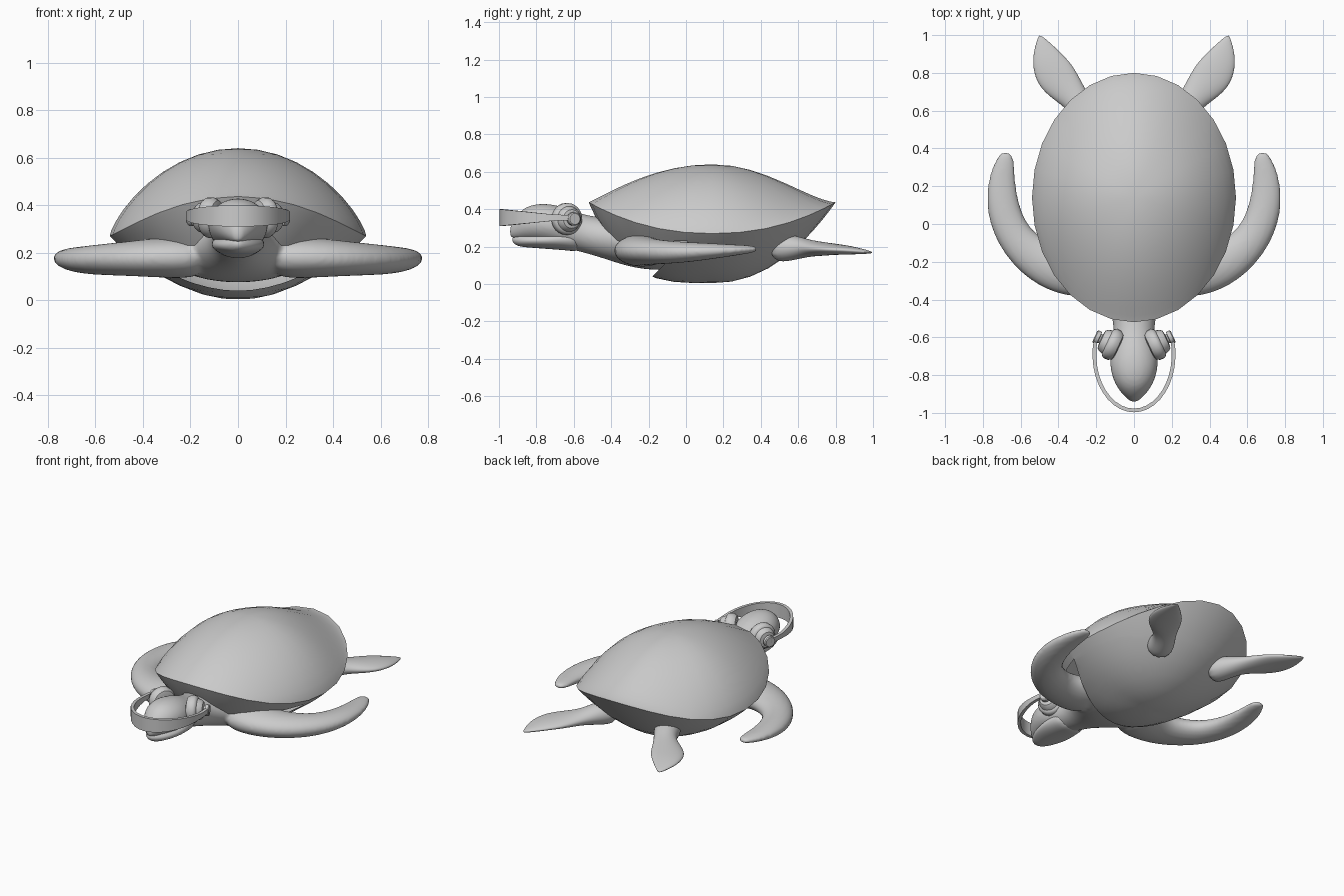
import bpy, bmesh
from math import sin, cos, pi, radians
from mathutils import Vector, Matrix

if "Cube" in bpy.data.objects:
    bpy.data.objects.remove(bpy.data.objects["Cube"])


def finish(bm, name, angle=40, subsurf=0):
    bmesh.ops.recalc_face_normals(bm, faces=bm.faces[:])
    me = bpy.data.meshes.new(name)
    bm.to_mesh(me)
    bm.free()
    ob = bpy.data.objects.new(name, me)
    bpy.context.collection.objects.link(ob)
    bpy.ops.object.select_all(action='DESELECT')
    ob.select_set(True)
    bpy.context.view_layer.objects.active = ob
    bpy.ops.object.shade_smooth_by_angle(angle=radians(angle))
    if subsurf:
        m = ob.modifiers.new("subsurf", 'SUBSURF')
        m.levels = m.render_levels = subsurf
    return ob


def loft(bm, rings, caps=True):
    vs = [[bm.verts.new(p) for p in r] for r in rings]
    n = len(vs[0])
    for a, b in zip(vs, vs[1:]):
        for i in range(n):
            j = (i + 1) % n
            bm.faces.new((a[i], a[j], b[j], b[i]))
    if caps:
        bm.faces.new(vs[0])
        bm.faces.new(vs[-1])
    return vs


def oval(c, u, v, n=12):
    c, u, v = Vector(c), Vector(u) * 1.03, Vector(v) * 1.03
    return [c + u * cos(2 * pi * i / n) + v * sin(2 * pi * i / n) for i in range(n)]


def flipper(bm, secs, side):
    # secs: x, y, z, half chord, half thickness along a curved centre line
    pts = [Vector((x * side, y, 0)) for x, y, *_ in secs]
    rings = []
    for i, (x, y, z, hc, ht) in enumerate(secs):
        t = (pts[min(i + 1, len(pts) - 1)] - pts[max(i - 1, 0)]).normalized()
        rings.append(oval((x * side, y, z), Vector((t.y, -t.x, 0)) * hc, (0, 0, ht)))
    loft(bm, rings)


def along_y(bm, secs):
    # secs: y, half width, top z, bottom z
    loft(bm, [oval((0, y, (t + b) / 2), (hx, 0, 0), (0, 0, (t - b) / 2))
              for y, hx, t, b in secs])


# Shell: oval plan with a saddle-shaped rim
N, R = 28, 10
CY, RX, RY = 0.14, 0.54, 0.66


def shell_point(a, t, upper):
    s = sin(a)
    rim = 0.27 + 0.167 * abs(s) ** 2.2
    if upper:
        p = 0.75 + s * s * (0.85 if s > 0 else 0.35)
        z = rim + (0.64 - rim) * max(0, 1 - t * t) ** p
    else:
        p = 1.95 + s * s * (0.2 if s > 0 else 1.6)
        z = 0.005 + (rim - 0.005) * t ** p
    return (RX * t * cos(a), CY + RY * t * s, z)


def shell_half(upper):
    bm = bmesh.new()
    rings = [[shell_point(2 * pi * i / N, sin(k / R * pi / 2), upper) for i in range(N)]
             for k in range(R, 0, -1)]
    inner = loft(bm, rings, caps=False)[-1]
    mid = bm.verts.new(shell_point(0, 0, upper))
    for i in range(N):
        bm.faces.new((inner[i], inner[(i + 1) % N], mid))
    return bm


finish(shell_half(True), "shell_dome", 50)

# Belly plate with a front opening for the neck and shoulders
bm = shell_half(False)
for co, no in (((0, -0.22, 0), (0, 1, -1)), ((0, 0, 0.23), (0, 0, 1))):
    bmesh.ops.bisect_plane(bm, geom=bm.verts[:] + bm.edges[:] + bm.faces[:],
                           plane_co=co, plane_no=no)
gone = []
for f in bm.faces:
    c = f.calc_center_median()
    if c.y - c.z < -0.22 and c.z < 0.23:
        gone.append(f)
bmesh.ops.delete(bm, geom=gone, context='FACES')
finish(bm, "belly_plate", 50)

# Head, neck, shoulders and front flippers fused into one skin
FRONT = [(0.12, -0.21, 0.18, 0.17, 0.095), (0.33, -0.25, 0.18, 0.15, 0.085),
         (0.47, -0.215, 0.175, 0.125, 0.073), (0.60, -0.12, 0.17, 0.1, 0.064),
         (0.67, 0.0, 0.17, 0.093, 0.055), (0.70, 0.12, 0.175, 0.086, 0.045),
         (0.70, 0.24, 0.18, 0.072, 0.032), (0.685, 0.32, 0.185, 0.055, 0.024),
         (0.672, 0.385, 0.187, 0.03, 0.015)]
NECK = [(-0.945, 0.012, 0.30, 0.25), (-0.92, 0.045, 0.35, 0.24), (-0.87, 0.09, 0.41, 0.235),
        (-0.80, 0.122, 0.432, 0.225), (-0.72, 0.132, 0.43, 0.21), (-0.64, 0.118, 0.41, 0.19),
        (-0.56, 0.107, 0.375, 0.17), (-0.47, 0.12, 0.36, 0.145), (-0.38, 0.17, 0.345, 0.115),
        (-0.28, 0.25, 0.32, 0.085), (-0.15, 0.30, 0.29, 0.07), (0.0, 0.25, 0.27, 0.08),
        (0.1, 0.1, 0.2, 0.12)]
bm = bmesh.new()
along_y(bm, NECK)
for side in (1, -1):
    flipper(bm, FRONT, side)
body = finish(bm, "head_and_front_flippers", 180, 2)
m = body.modifiers.new("fuse", 'REMESH')
m.mode = 'VOXEL'
m.voxel_size = 0.011
m.use_smooth_shade = True
m = body.modifiers.new("relax", 'SMOOTH')
m.factor = 0.5
m.iterations = 8

# Lower jaw
bm = bmesh.new()
along_y(bm, [(-0.93, 0.012, 0.25, 0.225), (-0.9, 0.052, 0.265, 0.2), (-0.84, 0.09, 0.27, 0.195),
             (-0.74, 0.115, 0.28, 0.187), (-0.64, 0.11, 0.3, 0.18), (-0.55, 0.09, 0.3, 0.168)])
finish(bm, "lower_jaw", 180, 2)

# Hind flippers
HIND = [(0.2, 0.46, 0.19, 0.09, 0.08), (0.25, 0.57, 0.195, 0.075, 0.07),
        (0.30, 0.65, 0.192, 0.068, 0.046), (0.36, 0.72, 0.188, 0.092, 0.038),
        (0.42, 0.79, 0.186, 0.107, 0.03), (0.457, 0.86, 0.182, 0.088, 0.025),
        (0.48, 0.93, 0.176, 0.055, 0.016), (0.50, 1.0, 0.168, 0.006, 0.005)]
for side, label in ((1, "left"), (-1, "right")):
    bm = bmesh.new()
    flipper(bm, HIND, side)
    finish(bm, "hind_flipper_" + label, 180, 2)

# Headphone ear cups: lathed profile of (distance along axis, radius)
CUP = [(-0.055, 0.055), (-0.05, 0.072), (-0.03, 0.085), (-0.005, 0.085), (0.008, 0.077),
       (0.012, 0.068), (0.035, 0.06), (0.046, 0.05), (0.05, 0.025), (0.058, 0.025),
       (0.06, 0.036), (0.08, 0.036), (0.085, 0.03)]
for side, label in ((1, "left"), (-1, "right")):
    bm = bmesh.new()
    loft(bm, [[(d, r * cos(2 * pi * i / 24), r * sin(2 * pi * i / 24)) for i in range(24)]
              for d, r in CUP])
    bm.transform(Matrix.Diagonal((side, 1, 1, 1)) @ Matrix.Translation((0.13, -0.63, 0.348))
                 @ Matrix.Rotation(radians(25), 4, 'Z'))
    finish(bm, "ear_cup_" + label, 35)

# Headband, widening toward the front
bm = bmesh.new()
rings = []
K = 22
for k in range(K + 1):
    a = radians(-17 + 214 * k / K)
    h = 0.015 + 0.03 * max(0, sin(a))
    ring = []
    for off, e in ((0.01, -1), (0.01, 1), (-0.01, 1), (-0.01, -1)):
        ring.append(((0.21 + off) * cos(a), -0.69 - (0.297 + off) * sin(a), 0.355 + e * h))
    rings.append(ring)
loft(bm, rings)
finish(bm, "headband", 40)
